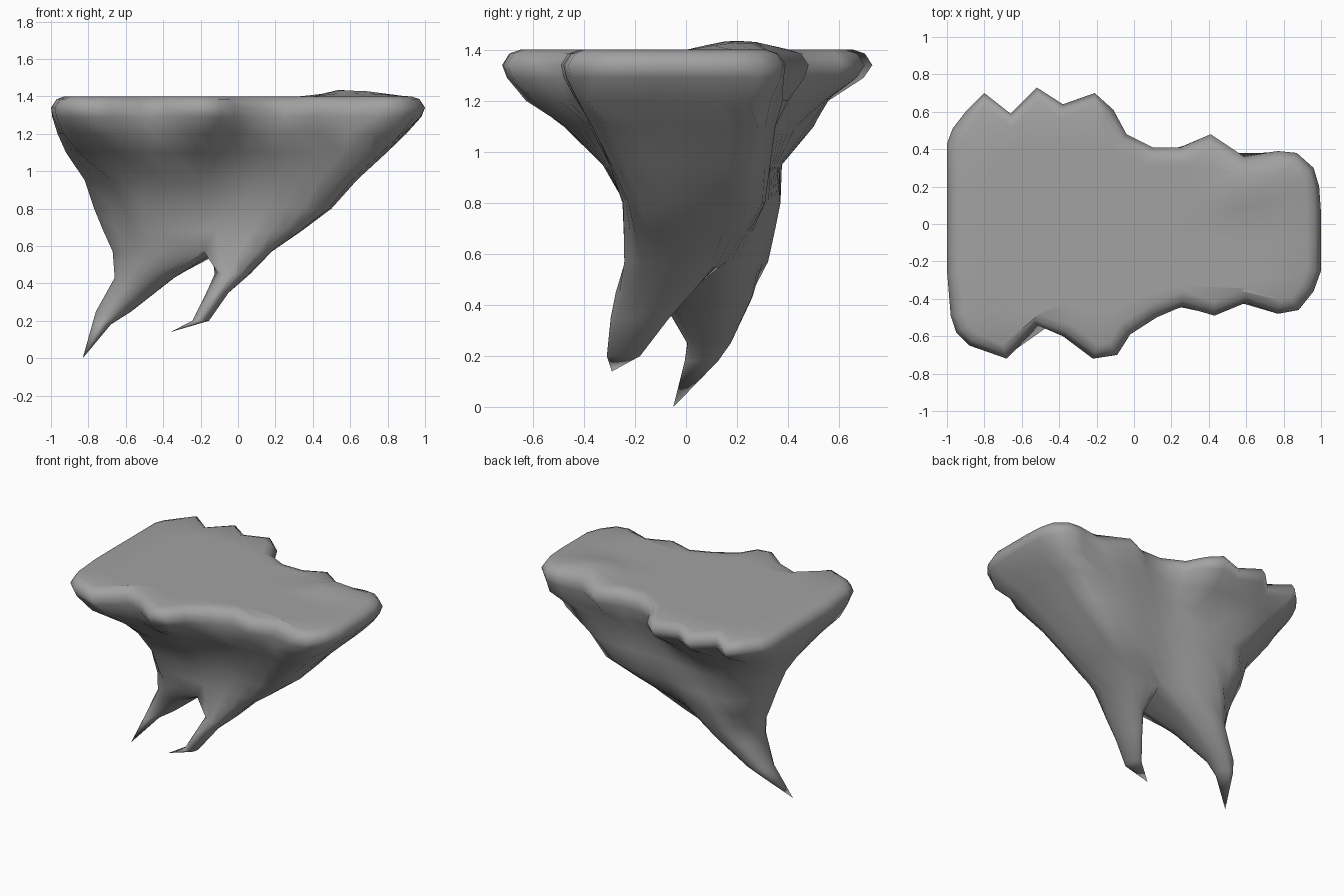
import bpy
import bmesh
import math
from mathutils import Vector, geometry

default_cube = bpy.data.objects.get("Cube")
if default_cube:
    bpy.data.objects.remove(default_cube, do_unlink=True)

# Jagged plateau rim, anticlockwise from the +x end
RIM = [(1, -.1), (1, .06), (.99, .2), (.96, .3), (.87, .38), (.77, .39), (.59, .36),
       (.41, .48), (.25, .41), (.1, .41), (-.04, .48), (-.11, .61), (-.21, .7),
       (-.38, .64), (-.52, .73), (-.66, .59), (-.8, .7), (-.9, .6), (-.97, .51),
       (-1, .43), (-1, .2), (-1, 0), (-1, -.25), (-.98, -.49), (-.95, -.58),
       (-.88, -.65), (-.68, -.72), (-.52, -.54), (-.38, -.6), (-.22, -.72),
       (-.09, -.7), (-.02, -.59), (.12, -.5), (.26, -.44), (.43, -.49), (.6, -.42),
       (.77, -.48), (.88, -.46), (.96, -.36), (1, -.25)]

# Cross-sections of the rock body, from under the rim to the fork above the roots
LIP = [(.9, 0), (.88, .33), (.4, .4), (0, .4), (-.2, .54), (-.55, .56), (-.85, .5), (-.95, .35),
       (-.97, 0), (-.93, -.48), (-.7, -.65), (-.5, -.52), (-.2, -.64), (0, -.52), (.3, -.43), (.87, -.42)]
SHOULDER = [(.8, 0), (.78, .29), (.4, .35), (0, .35), (-.25, .42), (-.45, .49), (-.65, .51),
            (-.88, .34), (-.92, 0), (-.85, -.35), (-.6, -.48), (-.25, -.48), (0, -.39), (.35, -.36), (.76, -.37)]
NECK = [(.64, 0), (.61, .28), (.35, .33), (0, .33), (-.3, .36), (-.6, .38), (-.8, .24),
        (-.82, 0), (-.75, -.18), (-.58, -.31), (-.25, -.33), (.1, -.3), (.35, -.3), (.6, -.29)]
WAIST = [(.5, 0), (.47, .25), (.3, .31), (0, .31), (-.3, .37), (-.6, .37), (-.76, .2),
         (-.77, .04), (-.62, -.13), (-.54, -.22), (-.2, -.24), (.2, -.25), (.48, -.22)]
FORK = [(.18, 0), (.11, .11), (-.05, .14), (-.3, .28), (-.5, .33), (-.67, .18),
        (-.67, -.01), (-.5, -.14), (-.15, -.22), (.1, -.25), (.18, -.17)]

# Roots: centre x, centre y, height, half width, half depth; then the tip
BACK_ROOT = [(-.5, .08, .43, .16, .18), (-.665, .09, .25, .095, .085), (-.73, .06, .18, .05, .065)]
BACK_TIP = (-.83, -.05, 0)
FRONT_ROOT = [(-.03, -.125, .45, .095, .15), (-.11, -.18, .35, .06, .115), (-.2, -.245, .2, .045, .065)]
FRONT_TIP = (-.36, -.29, .14)

rim = [Vector(p) for p in RIM]
count = len(rim)

# Evenly spread ray directions, smoothed along the rim
angles = []
for i in range(count):
    way = sum((rim[(i + k) % count].normalized() for k in (-1, 0, 1)), Vector((0, 0)))
    angles.append(math.atan2(way.y, way.x))


def resample(profile):
    """Cast one ray per rim point from the middle of a profile."""
    pts = [Vector(p) for p in profile]
    xs, ys = [p.x for p in pts], [p.y for p in pts]
    centre = Vector((min(xs) + max(xs), min(ys) + max(ys))) / 2
    ring = []
    for a in angles:
        far = centre + Vector((math.cos(a + 1e-4), math.sin(a + 1e-4))) * 5
        hits = [geometry.intersect_line_line_2d(centre, far, p, q)
                for p, q in zip(pts, pts[1:] + pts[:1])]
        ring.append(max((h for h in hits if h), key=lambda h: (h - centre).length))
    return ring


def inset(ring, distance):
    """Move each point inwards, square to its neighbours."""
    moved = []
    for i, p in enumerate(ring):
        t = (ring[(i + 1) % count] - ring[i - 1]).normalized()
        moved.append(p + Vector((-t.y, t.x)) * distance)
    return moved


def blend(a, b, t):
    return [p.lerp(q, t) for p, q in zip(a, b)]


def scaled(ring, s):
    return [p * s for p in ring]


bm = bmesh.new()


def add_ring(points, z):
    return [bm.verts.new((p.x, p.y, z)) for p in points]


def bridge(upper, lower):
    n = len(upper)
    for i in range(n):
        j = (i + 1) % n
        bm.faces.new((upper[i], lower[i], lower[j], upper[j]))


def close(ring, point):
    tip = bm.verts.new(point)
    for i, v in enumerate(ring):
        bm.faces.new((v, tip, ring[(i + 1) % len(ring)]))


# Plateau, rounded rim and tapering body
lip, shoulder, neck, waist, fork = map(resample, (LIP, SHOULDER, NECK, WAIST, FORK))
levels = [(scaled(lip, s), 1.4) for s in (.25, .45, .62, .78)]
levels += [(inset(rim, .075), 1.4), (inset(rim, .03), 1.385), (rim, 1.34),
           (blend(rim, lip, .2), 1.29), (lip, 1.2), (shoulder, 1.1), (neck, .95),
           (waist, .8), (blend(waist, fork, .5), .68), (fork, .57)]
rings = [add_ring(points, z) for points, z in levels]
for upper, lower in zip(rings, rings[1:]):
    bridge(upper, lower)
close(rings[0], (0, 0, 1.4))

# Low mound on the plateau
for ring in rings[:5]:
    for v in ring:
        d = math.hypot((v.co.x - .6) / .2, (v.co.y - .2) / .2)
        v.co.z += .05 * max(0, 1 - d)

# Arch that splits the bottom ring into two loops
last = rings[-1]


def nearest(x, y):
    return min(range(count), key=lambda i: math.hypot(last[i].co.x - x, last[i].co.y - y))


back, front = nearest(-.08, .15), nearest(-.16, -.22)
arch = [bm.verts.new(last[back].co.lerp(last[front].co, k / 5)) for k in range(1, 5)]
back_loop = last[back:front + 1] + arch[::-1]
front_loop = last[front:] + last[:back + 1] + arch


def add_root(loop, sections, tip):
    """Loft a loop through ellipses down to a pointed tip."""
    middle = sum((v.co for v in loop), Vector()) / len(loop)
    turns = [math.atan2(v.co.y - middle.y, v.co.x - middle.x) for v in loop]
    for x, y, z, rx, ry in sections:
        ring = add_ring([Vector((x + rx * math.cos(t), y + ry * math.sin(t))) for t in turns], z)
        bridge(loop, ring)
        loop = ring
    close(loop, tip)


add_root(back_loop, BACK_ROOT, BACK_TIP)
add_root(front_loop, FRONT_ROOT, FRONT_TIP)
bmesh.ops.recalc_face_normals(bm, faces=bm.faces[:])

mesh = bpy.data.meshes.new("floating_rock")
bm.to_mesh(mesh)
bm.free()
rock = bpy.data.objects.new("floating_rock", mesh)
bpy.context.collection.objects.link(rock)

# Plain grey stone
stone = bpy.data.materials.new("grey_stone")
stone.use_nodes = True
colour = (.36, .36, .36, 1)
stone.diffuse_color = colour
stone.node_tree.nodes["Principled BSDF"].inputs["Base Color"].default_value = colour
mesh.materials.append(stone)

# Soft shading
bpy.ops.object.select_all(action='DESELECT')
rock.select_set(True)
bpy.context.view_layer.objects.active = rock
bpy.ops.object.shade_smooth_by_angle(angle=math.radians(80))
